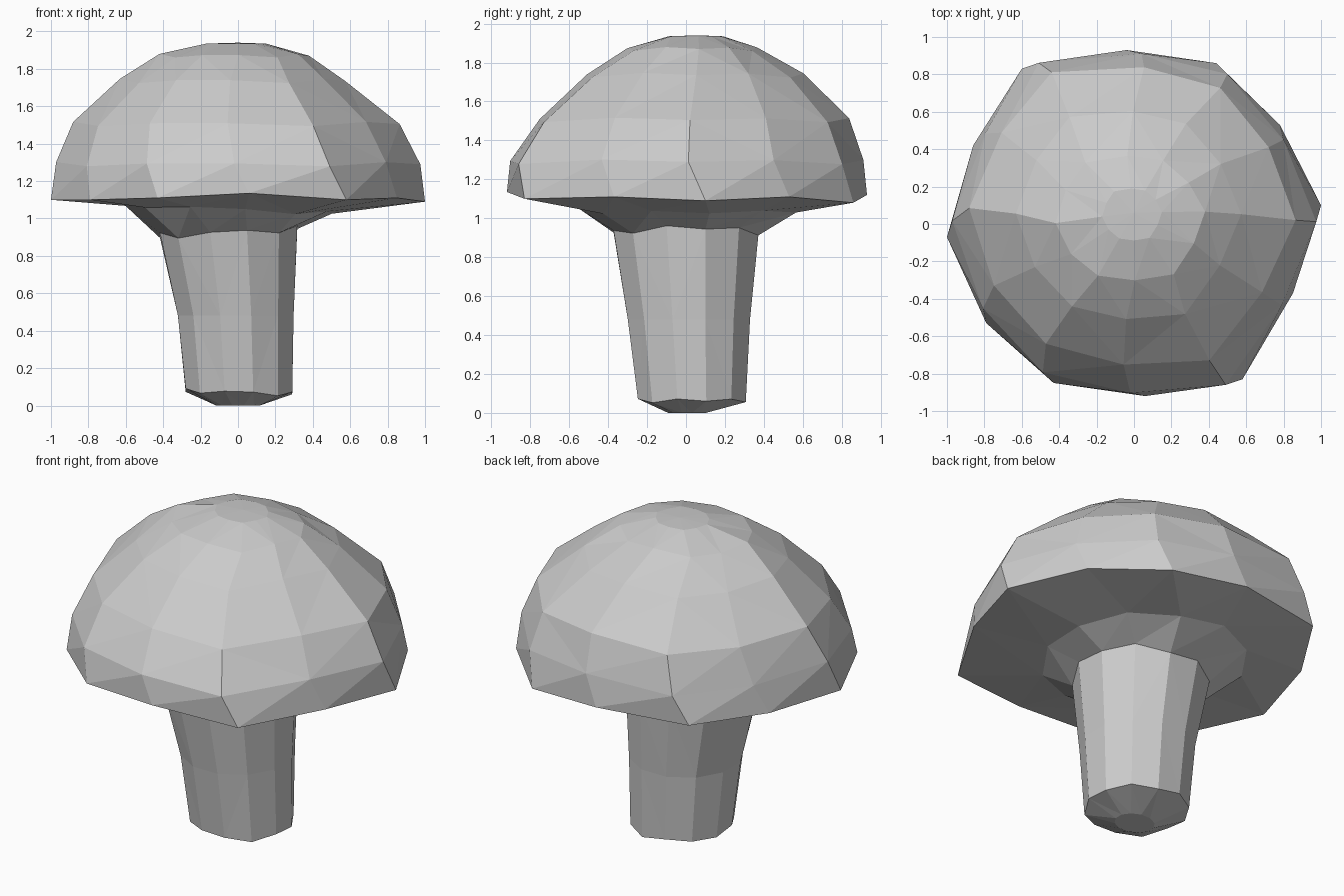
import bpy, bmesh
from math import sin, cos, radians

if "Cube" in bpy.data.objects:
    bpy.data.objects.remove(bpy.data.objects["Cube"])

N = 12
# Irregular rim of the cap, counter-clockwise from the right
RIM = [(1.0, .10, 1.09), (.78, .53, 1.11), (.44, .86, 1.08), (-.04, .93, 1.12),
       (-.60, .83, 1.12), (-.86, .42, 1.11), (-1.0, -.07, 1.10), (-.79, -.53, 1.10),
       (-.43, -.85, 1.11), (.06, -.92, 1.135), (.58, -.83, 1.10), (.85, -.37, 1.11)]


def rim_ring(z, sx, sy, cx, cy, turn, wobble=0.0):
    """Scaled and turned copy of the rim outline."""
    c, s = cos(radians(turn)), sin(radians(turn))
    return [(cx + sx * (x * c - y * s), cy + sy * (x * s + y * c),
             z + wobble * sin(i * 2.4)) for i, (x, y, _) in enumerate(RIM)]


def round_ring(z, rx, ry, cx, cy, phase, tilt=0.0, wobble=0.0):
    """Twelve-sided ring whose height rises by tilt towards +x."""
    out = []
    for i in range(N):
        a = radians(phase + i * 360 / N)
        out.append((cx + rx * cos(a), cy + ry * sin(a),
                    z + tilt * cos(a) + wobble * sin(i * 2.4)))
    return out


def loft(name, rings, end=None):
    """Skin consecutive rings and optionally close with an end point."""
    bm = bmesh.new()
    loops = [[bm.verts.new(p) for p in r] for r in rings]
    for a, b in zip(loops, loops[1:]):
        for i in range(N):
            j = (i + 1) % N
            bm.faces.new((a[i], a[j], b[j], b[i]))
    if end:
        tip = bm.verts.new(end)
        for i in range(N):
            bm.faces.new((loops[-1][i], loops[-1][(i + 1) % N], tip))
    bmesh.ops.triangulate(bm, faces=[f for f in bm.faces if len(f.verts) > 3])
    bmesh.ops.recalc_face_normals(bm, faces=bm.faces)
    me = bpy.data.meshes.new(name)
    bm.to_mesh(me)
    bm.free()
    ob = bpy.data.objects.new(name, me)
    bpy.context.collection.objects.link(ob)
    return ob


# Ring shared by the cap underside and the stem
neck = round_ring(.925, .38, .385, -.05, 0, 15, .02, .018)

# Cap: underside, rim, dome
loft("cap", [
    neck,
    round_ring(1.05, .57, .58, -.06, .02, 10, -.025, .012),
    RIM,
    rim_ring(1.29, .97, .98, 0, 0, -5, .012),
    rim_ring(1.505, .87, .86, -.01, .04, -7, .012),
    rim_ring(1.735, .60, .60, -.03, .045, -5, .012),
    rim_ring(1.87, .40, .36, -.02, .03, 0, .01),
    rim_ring(1.935, .16, .15, -.01, .05, 0),
], (0, .06, 1.94))

# Stem: tapering shaft with a bevelled foot
loft("stem", [
    neck,
    round_ring(.48, .32, .325, -.012, .015, 15),
    round_ring(.07, .295, .287, .005, .03, 15, -.01, .012),
    round_ring(0, .12, .10, 0, .005, 15),
], (0, .005, 0))
